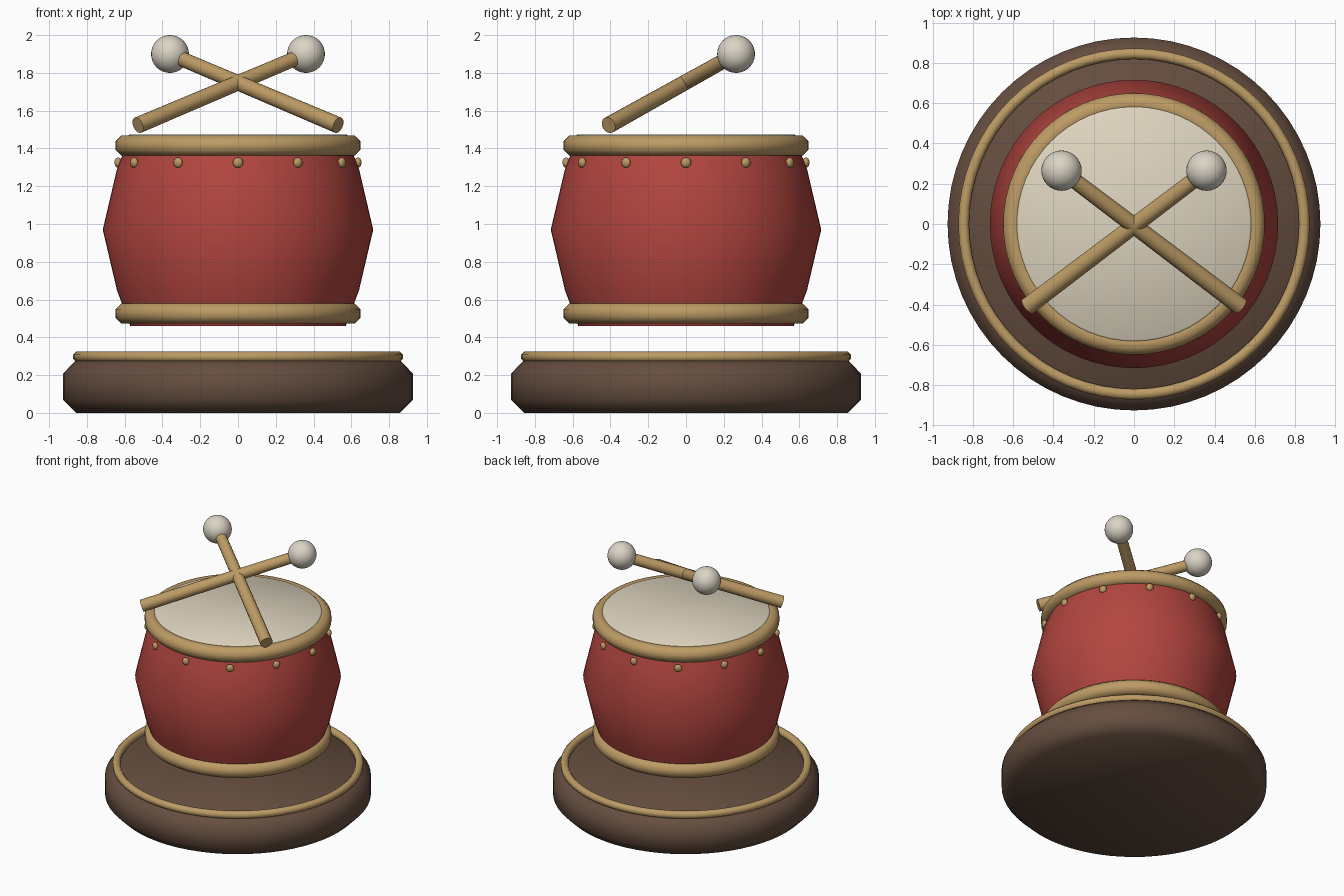
import bpy, bmesh, math
from mathutils import Vector, Matrix

cube = bpy.data.objects.get("Cube")
if cube:
    bpy.data.objects.remove(cube, do_unlink=True)


def material(name, rgb):
    m = bpy.data.materials.new(name)
    m.use_nodes = True
    m.diffuse_color = (*rgb, 1)
    m.node_tree.nodes["Principled BSDF"].inputs["Base Color"].default_value = (*rgb, 1)
    return m


RED = material("red lacquer", (0.45, 0.06, 0.05))
BROWN = material("dark wood", (0.13, 0.075, 0.05))
GOLD = material("golden wood", (0.51, 0.33, 0.13))
CREAM = material("drum hide", (0.73, 0.66, 0.52))
FELT = material("pale felt", (0.71, 0.66, 0.56))


def finish(bm, name, mat, angle=60):
    bmesh.ops.recalc_face_normals(bm, faces=bm.faces)
    mesh = bpy.data.meshes.new(name)
    bm.to_mesh(mesh)
    bm.free()
    mesh.materials.append(mat)
    ob = bpy.data.objects.new(name, mesh)
    bpy.context.collection.objects.link(ob)
    bpy.ops.object.select_all(action="DESELECT")
    bpy.context.view_layer.objects.active = ob
    ob.select_set(True)
    bpy.ops.object.shade_smooth_by_angle(angle=math.radians(angle))
    return ob


def lathe(name, profile, mat, closed=False, steps=64):
    """Spin (radius, height) points around the z axis."""
    bm = bmesh.new()
    verts = [bm.verts.new((r, 0, z)) for r, z in profile]
    pairs = list(zip(verts, verts[1:])) + ([(verts[-1], verts[0])] if closed else [])
    edges = [bm.edges.new(p) for p in pairs]
    bmesh.ops.spin(bm, geom=verts + edges, axis=(0, 0, 1), cent=(0, 0, 0),
                   angle=math.tau, steps=steps)
    bmesh.ops.remove_doubles(bm, verts=bm.verts, dist=1e-4)
    return finish(bm, name, mat)


def hoop(name, radius, z, thickness):
    """Ring with an octagonal section, flat on the outside."""
    angles = [math.tau * (i + 0.5) / 8 for i in range(8)]
    points = [(radius + thickness * math.cos(a), z + thickness * math.sin(a)) for a in angles]
    return lathe(name, points, GOLD, closed=True)


# Base with chamfered edges and its trim ring
lathe("base", [(0, 0), (0.857, 0), (0.926, 0.07), (0.926, 0.208), (0.857, 0.28), (0, 0.28)], BROWN)
hoop("base_trim", 0.846, 0.297, 0.029)

# Barrel body, hoops and drum skin
lathe("drum_body", [(0, 0.46), (0.57, 0.46), (0.641, 0.65), (0.716, 0.97),
                    (0.641, 1.29), (0.575, 1.46), (0, 1.46)], RED)
hoop("lower_hoop", 0.597, 0.527, 0.057)
hoop("upper_hoop", 0.597, 1.415, 0.057)
lathe("drum_skin", [(0, 1.445), (0.589, 1.445), (0.589, 1.462), (0.574, 1.474), (0, 1.474)], CREAM)

# Flattened studs below the upper hoop
bm = bmesh.new()
for i in range(12):
    place = (Matrix.Rotation(math.tau * i / 12, 4, "Z") @ Matrix.Translation((0.635, 0, 1.325))
             @ Matrix.Diagonal((0.7, 1, 1, 1)))
    bmesh.ops.create_uvsphere(bm, u_segments=8, v_segments=6, radius=0.028, matrix=place)
finish(bm, "studs", GOLD)

# Crossed pair of beaters
for side, label in ((1, "left"), (-1, "right")):
    head = Vector((0.36 * side, 0.265, 1.9))
    tail = Vector((-0.53 * side, -0.41, 1.523))
    axis = head - tail
    bm = bmesh.new()
    turn = axis.to_track_quat("Z", "Y").to_matrix().to_4x4()
    bmesh.ops.create_cone(bm, cap_ends=True, segments=16, radius1=0.044, radius2=0.039,
                          depth=axis.length, matrix=Matrix.Translation((head + tail) / 2) @ turn)
    finish(bm, label + "_beater_stick", GOLD)
    bm = bmesh.new()
    bmesh.ops.create_uvsphere(bm, u_segments=32, v_segments=20, radius=0.1,
                              matrix=Matrix.Translation(head))
    finish(bm, label + "_beater_head", FELT)
